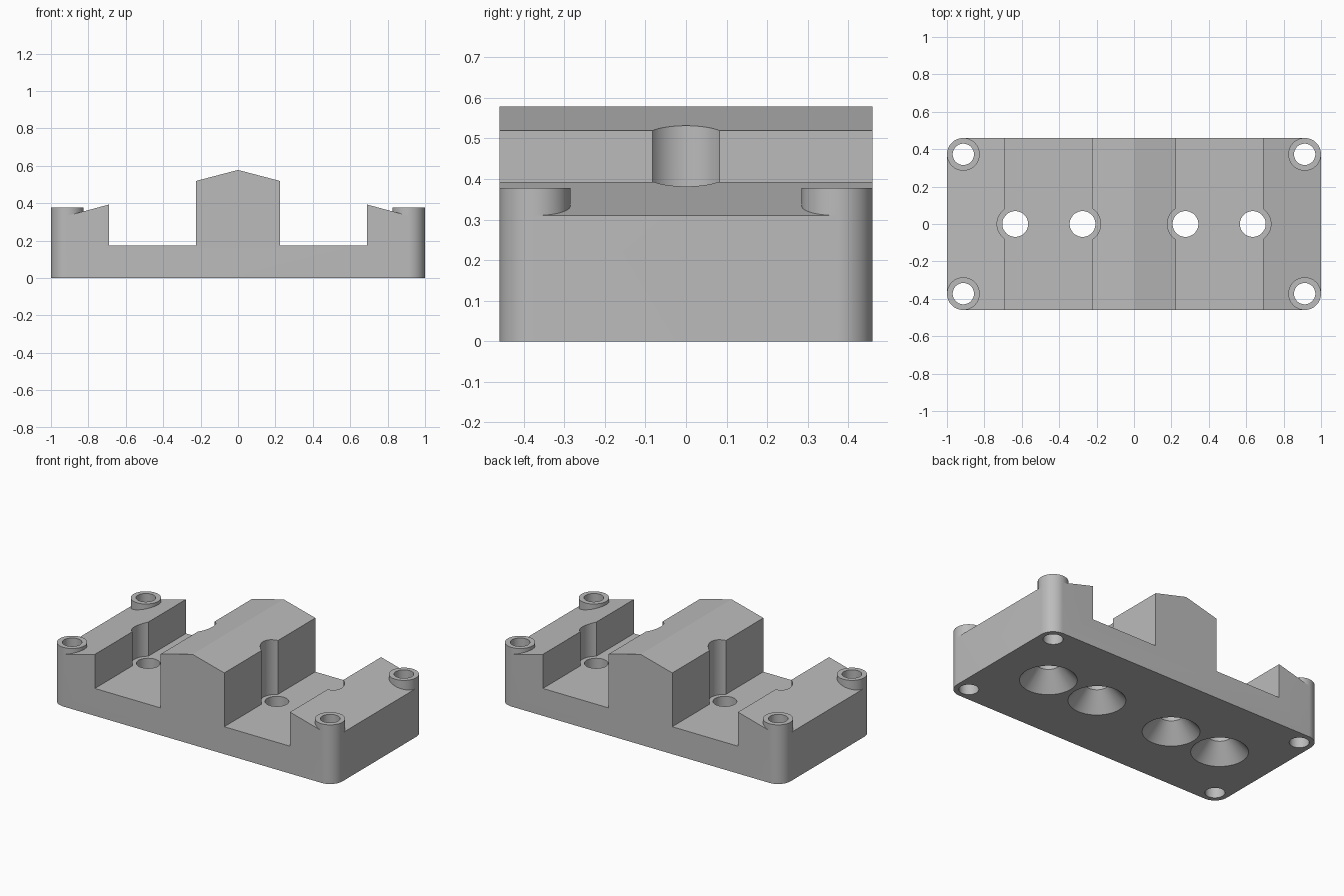
import bpy, bmesh, math

cube = bpy.data.objects.get("Cube")
if cube:
    bpy.data.objects.remove(cube, do_unlink=True)

HALF_X, HALF_Y = 1.0, 0.46
R = 0.0875                      # corner and boss radius
BX, BY = HALF_X - R, HALF_Y - R  # boss centres
FLOOR, BOSS_TOP = 0.175, 0.378
SLOPE = math.tan(math.radians(15))
SIGNS = [(1, 1), (-1, 1), (-1, -1), (1, -1)]

grey = bpy.data.materials.new("plain grey")
grey.use_nodes = True
colour = (0.5, 0.5, 0.5, 1)
grey.diffuse_color = colour
grey.node_tree.nodes["Principled BSDF"].inputs["Base Color"].default_value = colour


def loft(name, rings):
    """Solid through closed rings of 3D points, capped at both ends."""
    bm = bmesh.new()
    loops = [[bm.verts.new(p) for p in ring] for ring in rings]
    n = len(loops[0])
    for a, b in zip(loops, loops[1:]):
        for i in range(n):
            j = (i + 1) % n
            bm.faces.new((a[i], a[j], b[j], b[i]))
    bm.faces.new(loops[0][::-1])
    bm.faces.new(loops[-1])
    bmesh.ops.recalc_face_normals(bm, faces=bm.faces)
    mesh = bpy.data.meshes.new(name)
    bm.to_mesh(mesh)
    bm.free()
    mesh.materials.append(grey)
    obj = bpy.data.objects.new(name, mesh)
    bpy.context.collection.objects.link(obj)
    return obj


def prism(name, outline, z0, z1):
    return loft(name, [[(x, y, z) for x, y in outline] for z in (z0, z1)])


def arc(x, y, r, start, sweep, steps):
    angles = [math.radians(start + sweep * i / steps) for i in range(steps + 1)]
    return [(x + r * math.cos(a), y + r * math.sin(a)) for a in angles]


def turned(name, x, y, profile):
    """Round solid from (radius, height) pairs."""
    return loft(name, [[(px, py, z) for px, py in arc(x, y, r, 0, 360, 48)[:-1]]
                       for r, z in profile])


def cut(target, tool):
    mod = target.modifiers.new("cut", 'BOOLEAN')
    mod.operation, mod.solver, mod.object = 'DIFFERENCE', 'EXACT', tool
    bpy.context.view_layer.objects.active = target
    bpy.ops.object.modifier_apply(modifier=mod.name)
    bpy.data.objects.remove(tool, do_unlink=True)


# Block with rounded upright corners
outline = []
for k, (sx, sy) in enumerate(SIGNS):
    outline += arc(sx * BX, sy * BY, R, 90 * k, 90, 14)
block = prism("clamp_block", outline, 0, 0.7)

# Empty space above the stepped profile
half = [(0, 0.578), (0.225, 0.519), (0.225, FLOOR), (0.69, FLOOR),
        (0.69, 0.393), (1.1, 0.393 - 0.41 * SLOPE), (1.1, 0.9)]
section = half + [(-x, z) for x, z in half[:0:-1]]
space = loft("space_above", [[(x, y, z) for x, z in section] for y in (-0.6, 0.6)])

# Screw bosses are kept out of that space
for sx, sy in SIGNS:
    shape = arc(BX, BY, R, 90, 270, 42)
    shape += [(1.2, BY), (1.2, 0.7), (BX, 0.7)]
    cut(space, prism("boss_keeper", [(sx * x, sy * y) for x, y in shape], -0.2, BOSS_TOP))
cut(block, space)

# Corner screw holes
for sx, sy in SIGNS:
    cut(block, turned("corner_hole", sx * BX, sy * BY, [(0.057, -0.1), (0.057, 0.8)]))

# Countersunk centre holes with screwdriver clearance in the walls
for x in (-0.635, -0.275, 0.275, 0.635):
    cut(block, turned("clearance", x, 0, [(0.097, FLOOR), (0.097, 0.8)]))
    cut(block, turned("countersink", x, 0,
                      [(0.182, -0.02), (0.069, 0.11), (0.069, 0.8)]))

bpy.ops.object.select_all(action='DESELECT')
block.select_set(True)
bpy.context.view_layer.objects.active = block
bpy.ops.object.shade_smooth_by_angle(angle=math.radians(25))
